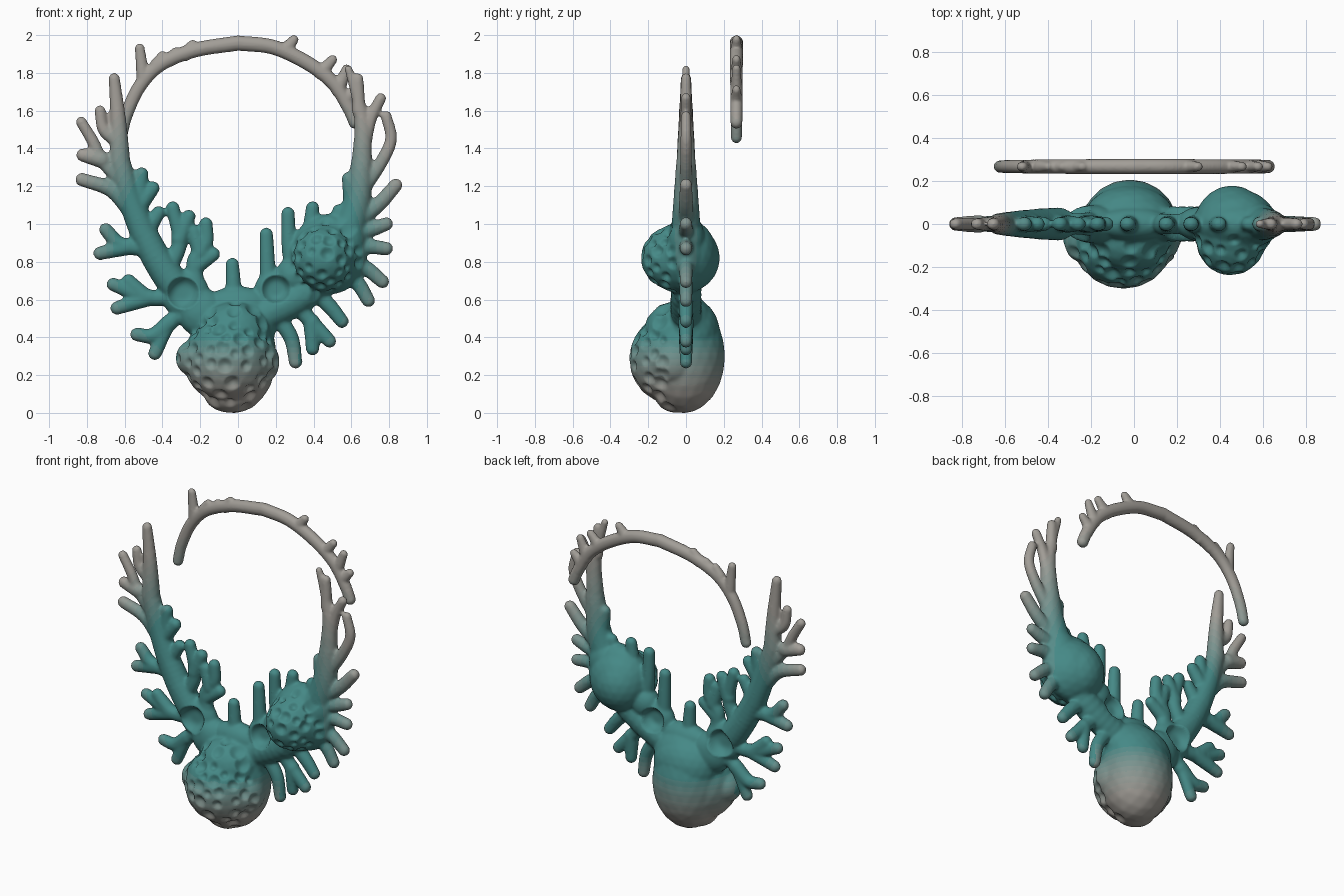
import bpy, bmesh, random
from mathutils import Vector

random.seed(4)

# Unit ball template that is stamped repeatedly
_bm = bmesh.new()
bmesh.ops.create_icosphere(_bm, subdivisions=3, radius=1)
BALL_V = [v.co.copy() for v in _bm.verts]
BALL_F = [[v.index for v in f.verts] for f in _bm.faces]
_bm.free()


class Lump:
    """Collects overlapping balls, then fuses them into one smooth skin."""
    def __init__(self):
        self.v, self.f = [], []

    def ball(self, c, r):
        n = len(self.v)
        self.v += [(c[0] + p.x * r[0], c[1] + p.y * r[1], c[2] + p.z * r[2]) for p in BALL_V]
        self.f += [[i + n for i in f] for f in BALL_F]

    def branch(self, pts, r0, r1, y=0.0, squash=0.92):
        p = [Vector((a, y, b)) for a, b in pts]
        p = [2 * p[0] - p[1]] + p + [2 * p[-1] - p[-2]]
        segs = len(p) - 3
        for i in range(segs):
            a, b, c, d = p[i:i + 4]
            steps = max(3, int((c - b).length / (min(r0, r1) * 0.45)))
            for k in range(steps + 1):
                t = k / steps
                q = 0.5 * (2 * b + (c - a) * t + (2 * a - 5 * b + 4 * c - d) * t * t
                           + (3 * b - a - 3 * c + d) * t ** 3)
                u = (i + t) / segs
                r = r0 + (r1 - r0) * u
                self.ball(q, (r, r * squash, r))

    def build(self, name, voxel, smooth):
        me = bpy.data.meshes.new(name + "_raw")
        me.from_pydata(self.v, [], self.f)
        ob = bpy.data.objects.new(name, me)
        bpy.context.collection.objects.link(ob)
        m = ob.modifiers.new("fuse", 'REMESH')
        m.mode, m.voxel_size = 'VOXEL', voxel
        m = ob.modifiers.new("soften", 'SMOOTH')
        m.factor, m.iterations = 0.5, smooth
        dg = bpy.context.evaluated_depsgraph_get()
        done = bpy.data.meshes.new_from_object(ob.evaluated_get(dg))
        ob.modifiers.clear()
        ob.data = done
        done.polygons.foreach_set("use_smooth", [True] * len(done.polygons))
        return ob


# Colour ramp from teal to warm grey
TEAL, GREY, STEPS = (0.06, 0.25, 0.24), (0.36, 0.34, 0.31), 10
ramp = []
for i in range(STEPS):
    t = i / (STEPS - 1)
    m = bpy.data.materials.new("coral_%d" % i)
    m.diffuse_color = [a + (b - a) * t for a, b in zip(TEAL, GREY)] + [1]
    ramp.append(m)


def paint(ob):
    for m in ramp:
        ob.data.materials.append(m)
    for p in ob.data.polygons:
        x, _, z = p.center
        t = ((x * x + (z - 0.85) ** 2) ** 0.5 - 0.64) / 0.34
        if abs(x) < 0.32:
            t = max(t, (0.4 - z) / 0.3)
        p.material_index = round(min(1, max(0, t)) * (STEPS - 1))


coral = Lump()

# Main stems of both arms
coral.branch([(-0.12, 0.5), (-0.3, 0.64), (-0.42, 0.8), (-0.5, 0.95)], 0.095, 0.073)
coral.branch([(-0.5, 0.95), (-0.57, 1.13), (-0.625, 1.33)], 0.073, 0.056)
coral.branch([(-0.625, 1.33), (-0.635, 1.55), (-0.655, 1.77)], 0.056, 0.031)
coral.branch([(0.1, 0.5), (0.3, 0.6), (0.45, 0.72), (0.57, 0.92)], 0.09, 0.09)
coral.branch([(0.57, 0.92), (0.63, 1.12), (0.655, 1.32)], 0.09, 0.058)
coral.branch([(0.655, 1.32), (0.66, 1.5), (0.635, 1.66), (0.585, 1.82)], 0.056, 0.022)

# Flat webs around the two cups
coral.ball((-0.28, 0, 0.63), (0.13, 0.07, 0.13))
coral.ball((-0.19, 0, 0.53), (0.13, 0.09, 0.13))
coral.ball((0.2, 0, 0.65), (0.115, 0.07, 0.11))
coral.ball((0.0, 0, 0.57), (0.18, 0.08, 0.1))
coral.ball((0.3, 0, 0.73), (0.1, 0.08, 0.1))

# Large pod with its shoulders
coral.ball((-0.02, -0.01, 0.3), (0.225, 0.217, 0.302))
coral.ball((-0.05, -0.07, 0.285), (0.24, 0.232, 0.24))
coral.ball((-0.02, -0.07, 0.42), (0.19, 0.155, 0.17))
coral.ball((-0.23, -0.08, 0.29), (0.1, 0.1, 0.1))
coral.ball((0.12, -0.07, 0.27), (0.1, 0.12, 0.12))
coral.ball((-0.04, -0.05, 0.1), (0.14, 0.12, 0.1))
coral.ball((0.0, 0.01, 0.46), (0.205, 0.135, 0.17))
coral.ball((-0.02, 0.02, 0.42), (0.215, 0.16, 0.19))

# Small pod with its shoulders
coral.ball((0.455, -0.02, 0.82), (0.18, 0.2, 0.19))
coral.ball((0.45, -0.07, 0.82), (0.165, 0.17, 0.17))
coral.ball((0.48, 0, 0.84), (0.205, 0.125, 0.215))
coral.ball((0.47, 0.0, 0.83), (0.195, 0.165, 0.2))
coral.ball((0.57, 0, 0.92), (0.11, 0.1, 0.14))

# Twigs: outer left, upper
outer_left_upper = [
    [(-0.63, 1.43), (-0.71, 1.5), (-0.73, 1.6)],
    [(-0.6, 1.2), (-0.72, 1.34), (-0.77, 1.44), (-0.83, 1.54)],
    [(-0.72, 1.34), (-0.82, 1.365)],
    [(-0.56, 1.06), (-0.67, 1.18), (-0.825, 1.235)],
]
# Twigs: outer left, lower
outer_left_lower = [
    [(-0.48, 0.87), (-0.62, 0.89), (-0.7, 0.97)],
    [(-0.58, 0.88), (-0.73, 0.845)],
    [(-0.3, 0.62), (-0.48, 0.61), (-0.66, 0.68)],
    [(-0.47, 0.61), (-0.64, 0.555)],
    [(-0.5, 0.62), (-0.58, 0.7)],
    [(-0.2, 0.55), (-0.35, 0.49), (-0.44, 0.315)],
    [(-0.36, 0.48), (-0.45, 0.41), (-0.535, 0.415)],
]
# Twigs: inner edge of the collar
inner = [
    [(-0.5, 0.95), (-0.52, 1.12), (-0.51, 1.265)],
    [(-0.52, 1.1), (-0.45, 1.19)],
    [(-0.49, 0.95), (-0.42, 1.06)],
    [(-0.38, 0.74), (-0.31, 0.9), (-0.345, 1.085)],
    [(-0.31, 0.92), (-0.26, 1.04)],
    [(-0.22, 0.68), (-0.23, 0.8), (-0.17, 0.9), (-0.17, 1.0)],
    [(-0.2, 0.85), (-0.235, 0.96)],
    [(-0.22, 0.78), (-0.13, 0.84)],
    [(-0.38, 0.76), (-0.39, 0.83)],
    [(-0.02, 0.6), (-0.03, 0.785)],
    [(0.16, 0.68), (0.15, 0.945)],
    [(0.29, 0.75), (0.27, 0.9), (0.265, 1.055)],
    [(0.39, 0.85), (0.385, 0.98), (0.395, 1.085)],
    [(0.5, 0.93), (0.535, 1.07)],
    [(0.6, 1.15), (0.585, 1.24)],
]
# Twigs: outer right
outer_right = [
    [(0.665, 1.4), (0.7, 1.55), (0.755, 1.665)],
    [(0.66, 1.18), (0.76, 1.33), (0.81, 1.45), (0.785, 1.57)],
    [(0.61, 1.0), (0.74, 1.1), (0.835, 1.205)],
    [(0.6, 0.95), (0.7, 0.97), (0.785, 1.0)],
    [(0.55, 0.86), (0.68, 0.88), (0.785, 0.87)],
    [(0.55, 0.8), (0.67, 0.77), (0.765, 0.695)],
    [(0.53, 0.75), (0.63, 0.69), (0.69, 0.595)],
    [(0.4, 0.65), (0.49, 0.56), (0.55, 0.485)],
    [(0.3, 0.58), (0.4, 0.47), (0.485, 0.38)],
    [(0.39, 0.48), (0.395, 0.34)],
    [(0.2, 0.52), (0.28, 0.4), (0.305, 0.27)],
    [(0.64, 1.6), (0.635, 1.77)],
]
for twig in outer_left_upper + outer_left_lower + inner + outer_right:
    slim = twig[-1][1] > 1.5
    coral.branch(twig, 0.038 if slim else 0.046, 0.03 if slim else 0.037)

collar = coral.build("coral_collar", 0.009, 9)


# Scattered uneven pits on the fronts of the pods
def pits(c, reach, count, gap, size):
    found = []
    for _ in range(4000):
        d = Vector([random.gauss(0, 1) for _ in range(3)]).normalized()
        if d.y < -0.15 and all((d - e[0]).length > gap for e in found):
            found.append((d, random.uniform(0.6, 1.15) * size))
        if len(found) >= count:
            break
    for v in collar.data.vertices:
        o = v.co - c
        if o.length > reach or v.co.y > -0.05:
            continue
        n = o.normalized()
        for d, s in found:
            q = (n - d).length / s
            if q < 1:
                v.co -= n * 0.022 * (s / size) * (1 - q * q) ** 1.3


pits(Vector((-0.04, -0.05, 0.3)), 0.36, 48, 0.25, 0.165)
pits(Vector((0.455, -0.04, 0.82)), 0.24, 34, 0.31, 0.2)

# Shallow cups pressed into both faces of the webs
for cx, cz, r in ((-0.29, 0.635, 0.085), (0.2, 0.655, 0.075)):
    for v in collar.data.vertices:
        q = ((v.co.x - cx) ** 2 + (v.co.z - cz) ** 2) ** 0.5 / r
        if q < 1:
            v.co.y *= 0.2 + 0.8 * q ** 4
paint(collar)

# Neck band, set behind the collar
band = Lump()
Y = 0.267
band.branch([(0, 1.958), (-0.23, 1.92), (-0.41, 1.845), (-0.52, 1.73), (-0.59, 1.58), (-0.62, 1.46)],
            0.041, 0.033, Y, 0.9)
band.branch([(0, 1.958), (0.19, 1.935), (0.38, 1.845), (0.51, 1.74), (0.59, 1.61), (0.62, 1.54)],
            0.041, 0.036, Y, 0.9)
for twig in ([(-0.5, 1.76), (-0.52, 1.93)], [(-0.43, 1.84), (-0.4, 1.89)],
             [(-0.28, 1.9), (-0.24, 1.95)], [(-0.36, 1.87), (-0.33, 1.91)],
             [(0.25, 1.92), (0.295, 1.975)], [(0.44, 1.8), (0.5, 1.87)],
             [(0.53, 1.71), (0.575, 1.82)], [(0.57, 1.66), (0.62, 1.71)]):
    band.branch(twig, 0.038, 0.026, Y, 0.85)
paint(band.build("neck_band", 0.008, 4))
